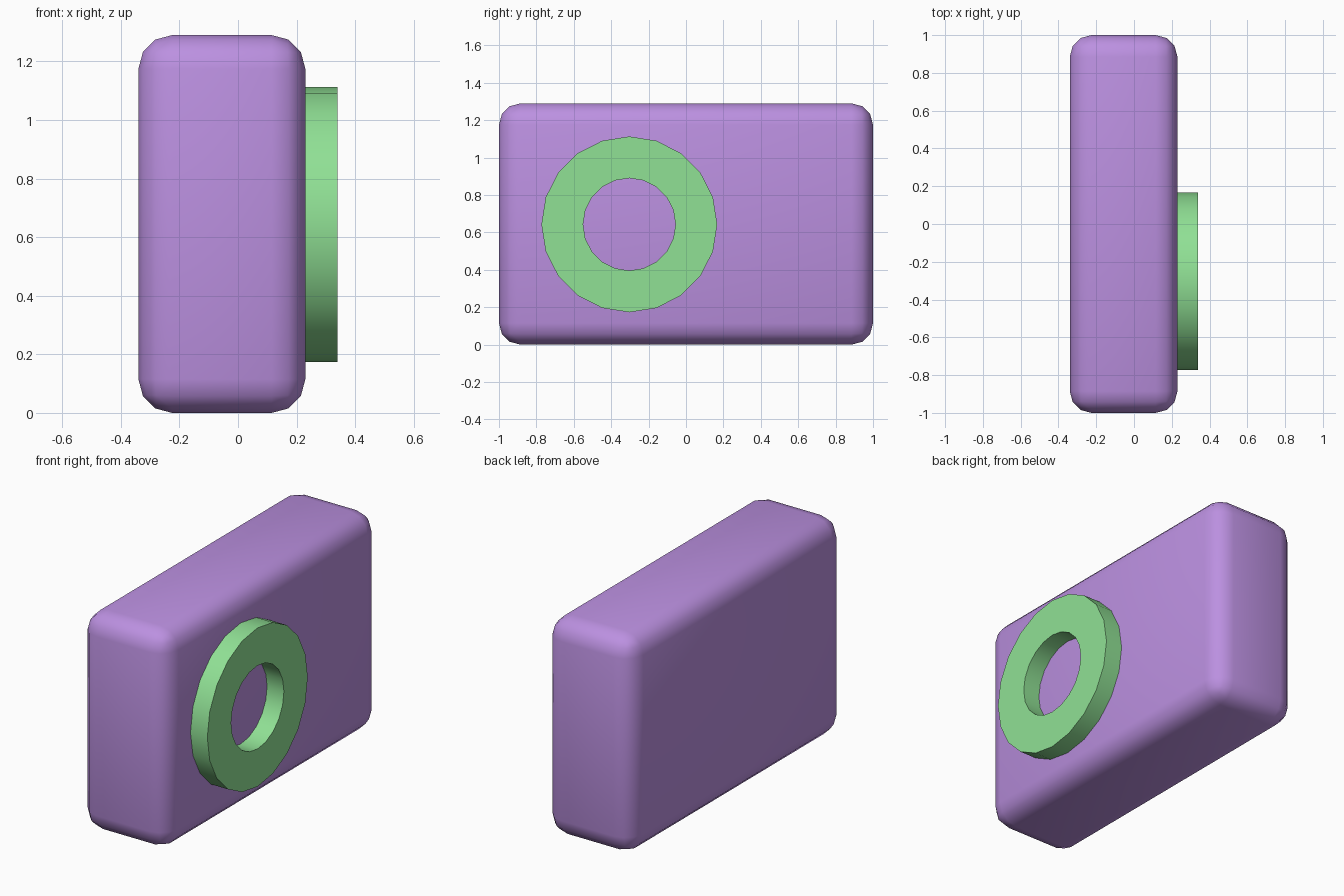
import bpy
import bmesh
from math import sin, cos, tau, radians

if "Cube" in bpy.data.objects:
    bpy.data.objects.remove(bpy.data.objects["Cube"])


def finish(name, bm, color, angle):
    bmesh.ops.recalc_face_normals(bm, faces=bm.faces)
    mesh = bpy.data.meshes.new(name)
    bm.to_mesh(mesh)
    bm.free()
    obj = bpy.data.objects.new(name, mesh)
    bpy.context.collection.objects.link(obj)
    mat = bpy.data.materials.new(name + "_colour")
    mat.diffuse_color = color
    mat.use_nodes = True
    mat.node_tree.nodes["Principled BSDF"].inputs["Base Color"].default_value = mat.diffuse_color
    mesh.materials.append(mat)
    bpy.ops.object.select_all(action='DESELECT')
    obj.select_set(True)
    bpy.context.view_layer.objects.active = obj
    bpy.ops.object.shade_smooth_by_angle(angle=radians(angle))
    return obj


# Rounded box body
bm = bmesh.new()
bmesh.ops.create_cube(bm, size=1)
for v in bm.verts:
    v.co.x = v.co.x * 0.57 - 0.055
    v.co.y *= 2.0
    v.co.z = (v.co.z + 0.5) * 1.29
bmesh.ops.bevel(bm, geom=bm.edges[:], offset=0.115, offset_type='OFFSET',
                segments=3, profile=0.5, affect='EDGES', clamp_overlap=True)
finish("body", bm, (0.50, 0.28, 0.75, 1), 40)

# Raised flat ring on the right side, 20 sides
SIDES = 20
bm = bmesh.new()
profile = [(0.47, 0.22), (0.47, 0.34), (0.247, 0.34), (0.247, 0.22)]
loops = []
for i in range(SIDES):
    a = tau * i / SIDES
    loops.append([bm.verts.new((x, -0.303 + r * sin(a), 0.643 + r * cos(a)))
                  for r, x in profile])
for i in range(SIDES):
    a, b = loops[i], loops[(i + 1) % SIDES]
    for j in range(4):
        k = (j + 1) % 4
        bm.faces.new((a[j], a[k], b[k], b[j]))
finish("lens_ring", bm, (0.28, 0.75, 0.30, 1), 30)
